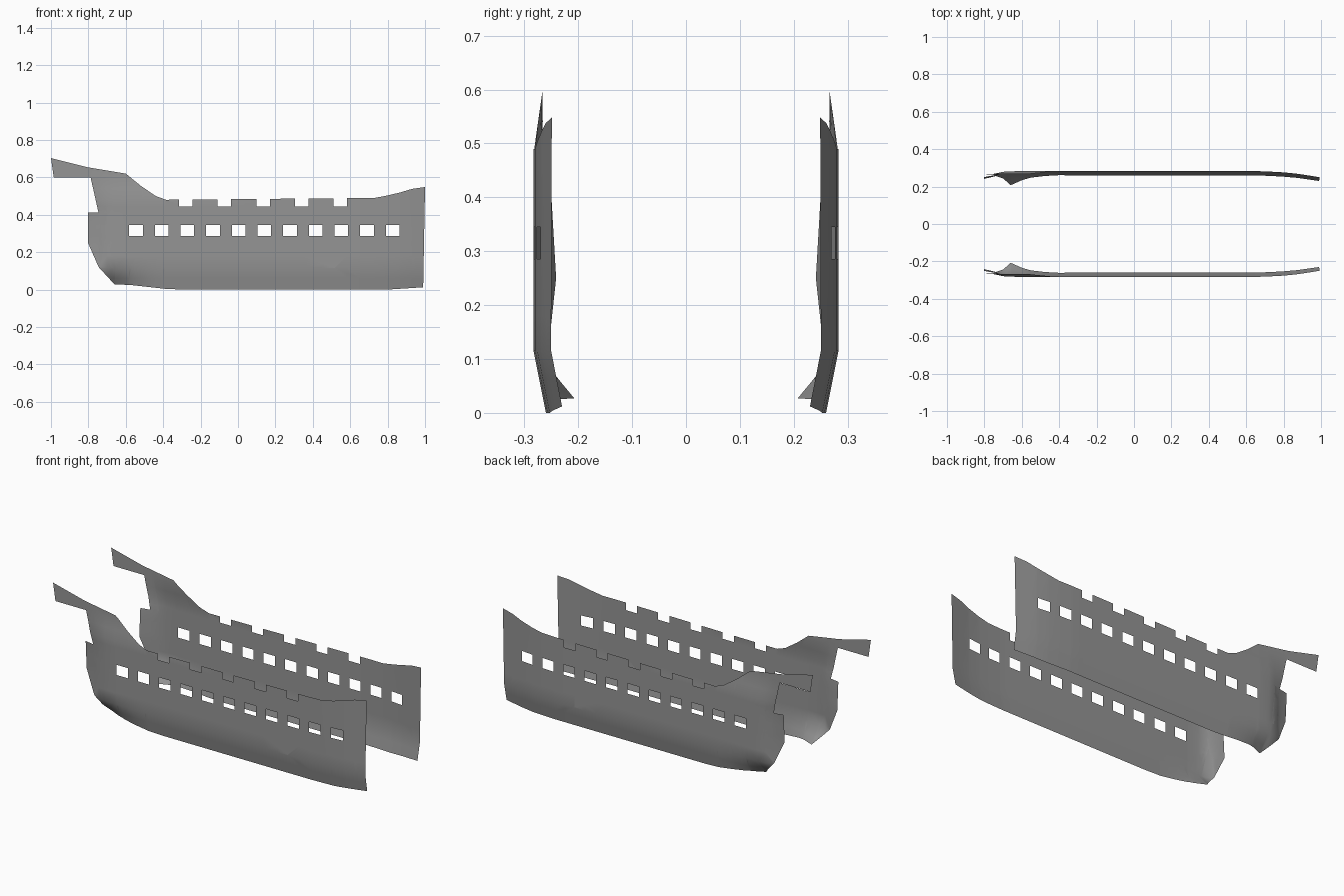
import bpy, bmesh

if "Cube" in bpy.data.objects:
    bpy.data.objects.remove(bpy.data.objects["Cube"])

grey = bpy.data.materials.new("weathered_grey")
grey.use_nodes = True
grey.diffuse_color = (0.3, 0.3, 0.3, 1)
grey.node_tree.nodes["Principled BSDF"].inputs["Base Color"].default_value = (0.3, 0.3, 0.3, 1)

# Side profile of the hull (x, z), starting at the bow beam tip
OUTLINE = [(-1, .703), (-.985, .6), (-.73, .6), (-.7, .412), (-.802, .412), (-.802, .25),
           (-.745, .12), (-.66, .027), (-.58, .025), (-.39, .004), (-.3, 0), (.8, 0),
           (.99, .012), (1, .548), (.93, .538), (.87, .52), (.8, .503), (.73, .49),
           (.65, .48), (-.385, .48), (-.44, .5), (-.52, .555), (-.6, .62), (-.8, .653)]

# Openings as (x0, x1, z0, z1)
WINDOWS = [(-.582 + i * .1372, -.509 + i * .1372, .286, .345) for i in range(11)]
NOTCHES = [(-.315 + i * .2065, -.243 + i * .2065, .445, .6) for i in range(5)]
OPENINGS = WINDOWS + NOTCHES

# Inward curve of the stern, bow and bow foot along x
STERN = [(.65, 0), (.73, .003), (.8, .007), (.87, .014), (.93, .023), (1, .034)]
BOW = [(-.802, .042), (-.745, .028), (-.7, .008), (-.66, .003), (-.6, 0)]
FOOT = [(-.745, .045), (-.66, .072), (-.6, .04), (-.55, .02), (-.48, .007), (-.4, 0)]


def lerp_table(table, v):
    if v <= table[0][0]:
        return table[0][1]
    for (a, fa), (b, fb) in zip(table, table[1:]):
        if v <= b:
            return fa + (fb - fa) * (v - a) / (b - a)
    return table[-1][1]


def half_width(x, z):
    low = max(0, (.115 - z) / .115)
    y = .283 - .023 * low - lerp_table(STERN, x)
    y -= lerp_table(BOW, x) * lerp_table([(.25, 1), (.41, .78), (.6, 0)], z)
    y -= lerp_table(FOOT, x) * low
    if x < 0:
        y -= lerp_table([(.48, 0), (.6, .017)], z)
    return y


def cut(bm, axis, value):
    no = (1, 0, 0) if axis == 0 else (0, 0, 1)
    co = (value, 0, 0) if axis == 0 else (0, 0, value)
    bmesh.ops.bisect_plane(bm, geom=bm.verts[:] + bm.edges[:] + bm.faces[:],
                           dist=1e-5, plane_co=co, plane_no=no)


def hull_side(name, sign):
    bm = bmesh.new()
    face = bm.faces.new([bm.verts.new((x, 0, z)) for x, z in OUTLINE])
    bmesh.ops.triangulate(bm, faces=[face])

    # Cut lines along the openings and the bends
    xs = {x for o in OPENINGS for x in o[:2]} | {p[0] for t in (STERN, BOW, FOOT) for p in t}
    for x in sorted(xs):
        cut(bm, 0, x)
    for z in (.06, .115, .18, .25, .286, .345, .41, .445, .48, .54, .6):
        cut(bm, 2, z)

    # Remove gun ports and rail notches
    def is_open(f):
        c = f.calc_center_median()
        return any(a < c.x < b and d < c.z < e for a, b, d, e in OPENINGS)
    bmesh.ops.delete(bm, geom=[f for f in bm.faces if is_open(f)], context='FACES')

    # Bend the sheet into the hull curve
    for v in bm.verts:
        v.co.y = sign * half_width(v.co.x, v.co.z)
    bm.normal_update()
    flip = [f for f in bm.faces if f.normal.y * sign < 0]
    bmesh.ops.reverse_faces(bm, faces=flip)

    mesh = bpy.data.meshes.new(name)
    bm.to_mesh(mesh)
    bm.free()
    mesh.materials.append(grey)
    obj = bpy.data.objects.new(name, mesh)
    bpy.context.collection.objects.link(obj)
    bpy.ops.object.select_all(action='DESELECT')
    obj.select_set(True)
    bpy.context.view_layer.objects.active = obj
    bpy.ops.object.shade_smooth_by_angle(angle=.7)


hull_side("front_hull_side", -1)
hull_side("back_hull_side", 1)
